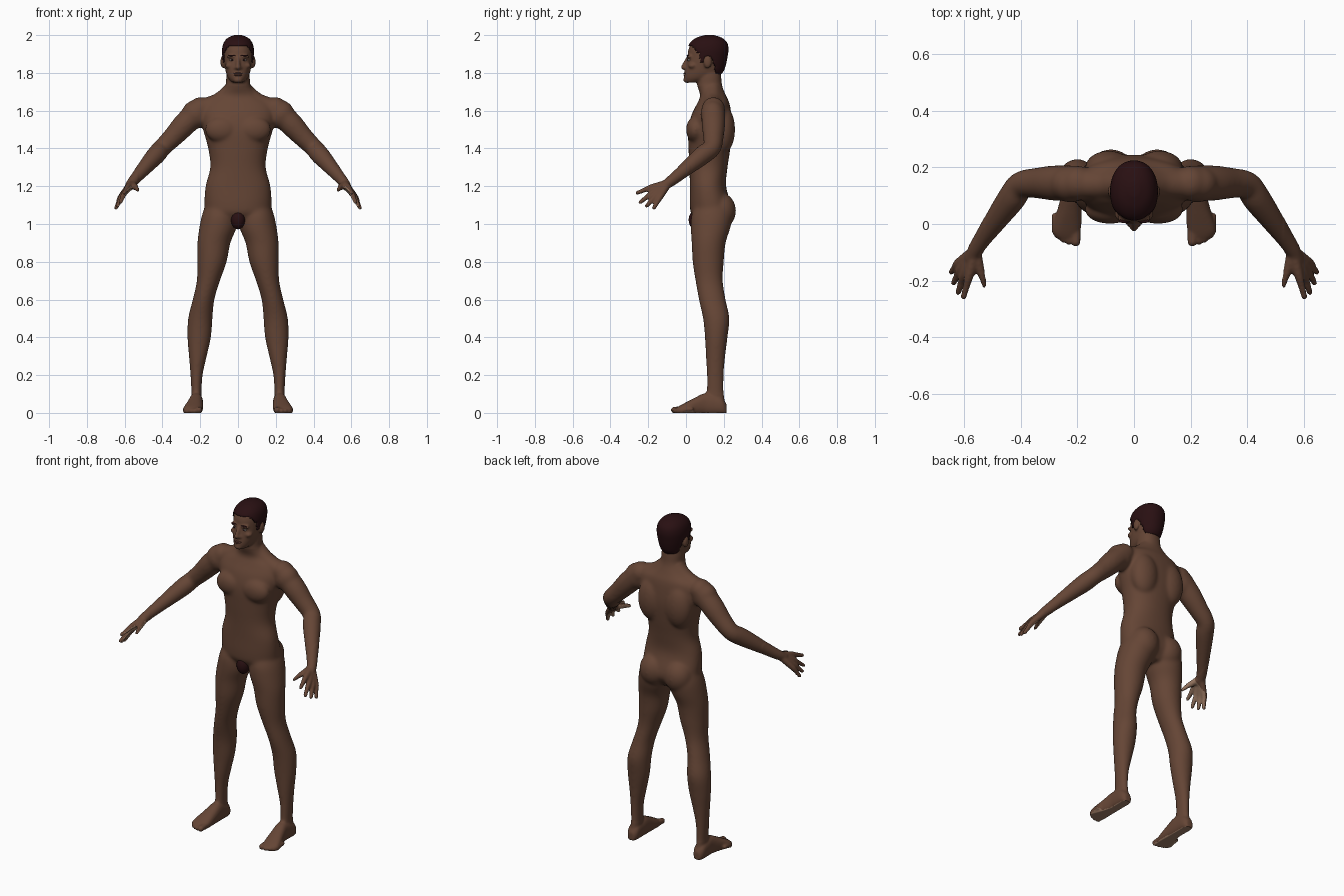
import bpy
import bmesh
from math import cos, sin, pi, copysign
from mathutils import Vector, Matrix

if "Cube" in bpy.data.objects:
    bpy.data.objects.remove(bpy.data.objects["Cube"])

X, Y, Z = Vector((1, 0, 0)), Vector((0, 1, 0)), Vector((0, 0, 1))


def material(name, rgb):
    mat = bpy.data.materials.new(name)
    mat.use_nodes = True
    mat.diffuse_color = (*rgb, 1)
    bsdf = next(n for n in mat.node_tree.nodes if n.type == 'BSDF_PRINCIPLED')
    bsdf.inputs["Base Color"].default_value = (*rgb, 1)
    bsdf.inputs["Roughness"].default_value = 0.7
    return mat


skin = material("brown skin", (.13, .06, .036))
pale = material("light palm skin", (.34, .2, .13))
dark = material("dark hair", (.022, .005, .006))
lip = material("lip", (.11, .04, .03))
white = material("eye white", (.5, .46, .42))


def refine(rows, steps=4):
    """Smooth a list of equal-length rows with a Catmull-Rom spline."""
    out = []
    last = len(rows) - 1
    for i in range(last):
        a, b, c, d = (rows[min(max(k, 0), last)] for k in range(i - 1, i + 3))
        for s in range(steps):
            t = s / steps
            out.append([q + t * (r - p) / 2 + t * t * (2 * p - 5 * q + 4 * r - w) / 2
                        + t ** 3 * (3 * q - p - 3 * r + w) / 2
                        for p, q, r, w in zip(a, b, c, d)])
    out.append(rows[last])
    return out


def loft(bm, rings, u, v, n=32, power=1):
    """Skin a list of (centre, radius_u, radius_v, u, v) sections."""
    loops = []
    for c, ru, rv in rings:
        loop = []
        for k in range(n):
            a = 2 * pi * k / n
            ca, sa = (copysign(abs(f) ** power, f) for f in (cos(a), sin(a)))
            loop.append(bm.verts.new(c + u * ru * ca + v * rv * sa))
        loops.append(loop)
    for lo, hi in zip(loops, loops[1:]):
        for k in range(n):
            j = (k + 1) % n
            bm.faces.new((lo[k], lo[j], hi[j], hi[k]))
    bm.faces.new(loops[0][::-1])
    bm.faces.new(loops[-1])


def column(bm, rows, sides=(1,), n=32, power=1):
    """Upright loft from rows of (z, x_min, x_max, y_min, y_max)."""
    for s in sides:
        rings = [(Vector((s * (a + b) / 2, (f + k) / 2, z)), (b - a) / 2, (k - f) / 2)
                 for z, a, b, f, k in refine(rows)]
        loft(bm, rings, X, Y, n, power)


def ball(bm, centre, radii, sides=(1,)):
    for s in sides:
        m = Matrix.Translation((s * centre[0], *centre[1:])) @ Matrix.Diagonal((*radii, 1))
        bmesh.ops.create_uvsphere(bm, u_segments=24, v_segments=14, radius=1, matrix=m)


def tube(bm, rows, sides=(1,), n=20):
    """Round limb through rows of (x, y, z, radius), with rounded ends."""
    for s in sides:
        pts = [(Vector((s * x, y, z)), r) for x, y, z, r in refine(rows)]
        loops = []
        for i, (p, r) in enumerate(pts):
            t = pts[min(i + 1, len(pts) - 1)][0] - pts[max(i - 1, 0)][0]
            u = t.cross(X).normalized()
            v = t.cross(u).normalized()
            loops.append([bm.verts.new(p + r * (u * cos(2 * pi * k / n) + v * sin(2 * pi * k / n)))
                          for k in range(n)])
        for lo, hi in zip(loops, loops[1:]):
            for k in range(n):
                j = (k + 1) % n
                bm.faces.new((lo[k], lo[j], hi[j], hi[k]))
        bm.faces.new(loops[0][::-1])
        bm.faces.new(loops[-1])
        for p, r in (pts[0], pts[-1]):
            ball(bm, p, (r, r, r))


def finish(bm, name, *mats):
    bmesh.ops.recalc_face_normals(bm, faces=bm.faces)
    mesh = bpy.data.meshes.new(name)
    bm.to_mesh(mesh)
    bm.free()
    for m in mats:
        mesh.materials.append(m)
    for p in mesh.polygons:
        p.use_smooth = True
    ob = bpy.data.objects.new(name, mesh)
    bpy.context.scene.collection.objects.link(ob)
    return ob


def symmetric(rows):
    return [(z, -w, w, f, k) for z, w, f, k in rows]


BOTH = (1, -1)
body = bmesh.new()

# Torso and neck
column(body, symmetric([
    (.99, .07, .08, .2), (1.05, .165, .03, .24), (1.1, .178, .02, .24), (1.2, .172, .02, .212),
    (1.3, .147, .018, .22), (1.4, .158, .013, .235), (1.5, .185, .012, .245),
    (1.58, .2, .03, .24), (1.64, .18, .06, .23), (1.68, .11, .075, .212),
    (1.73, .068, .06, .192), (1.78, .062, .058, .186), (1.84, .055, .06, .18)]), power=.9)
ball(body, (.085, .05, 1.5), (.09, .05, .07), BOTH)      # chest
ball(body, (.09, .195, 1.5), (.085, .065, .13), BOTH)    # shoulder blades
ball(body, (.082, .185, 1.07), (.085, .08, .095), BOTH)  # seat
ball(body, (.225, .142, 1.58), (.075, .066, .076), BOTH)  # shoulders
tube(body, [(.03, .14, 1.71, .045), (.1, .14, 1.645, .05), (.2, .142, 1.605, .055)], BOTH)

# Legs
column(body, [
    (1.12, .02, .165, .06, .22), (1.05, .005, .19, .03, .245), (.98, .008, .205, .025, .235),
    (.9, .04, .215, .03, .21), (.8, .06, .216, .035, .2), (.7, .095, .218, .05, .195),
    (.6, .125, .24, .068, .21), (.5, .135, .264, .09, .23), (.4, .143, .268, .1, .22),
    (.3, .165, .26, .105, .208), (.2, .187, .252, .11, .2), (.1, .193, .247, .108, .2),
    (.04, .19, .25, .1, .21)], BOTH)

# Feet: sections of (y, x, half width, height), then toes
foot = [(.215, .222, .02, .045), (.19, .222, .034, .08), (.14, .222, .036, .1),
        (.1, .222, .037, .105), (.05, .228, .043, .082), (0, .236, .05, .056),
        (-.03, .24, .049, .04), (-.05, .238, .038, .028)]
for s in BOTH:
    loft(body, [(Vector((s * x, y, h / 2 - .005)), w, h / 2 + .005)
                for y, x, w, h in refine(foot)], X, Z, power=.85)
for x, tip, r in ((.206, -.063, .017), (.23, -.062, .0125), (.25, -.054, .0125),
                  (.268, -.042, .012), (.281, -.022, .0115)):
    tube(body, [(x, tip + .05, .02, r), (x, tip + .025, .018, r), (x, tip, r - .002, r)], BOTH)

# Arms
tube(body, [
    (.2, .145, 1.61, .062), (.28, .145, 1.53, .063), (.34, .145, 1.465, .055),
    (.4, .138, 1.405, .049), (.43, .095, 1.37, .051), (.47, .04, 1.325, .045),
    (.53, -.045, 1.255, .033), (.56, -.09, 1.22, .028), (.575, -.12, 1.2, .024)], BOTH)

# Hands: wrist, knuckle and tip of each finger, then the thumb
wrist = Vector((.562, -.095, 1.215))
for knuckle, tip in (((.583, -.18, 1.195), (.603, -.258, 1.165)),
                     ((.6, -.172, 1.17), (.622, -.242, 1.115)),
                     ((.612, -.157, 1.153), (.638, -.208, 1.096)),
                     ((.62, -.137, 1.143), (.646, -.17, 1.085))):
    k, t = Vector(knuckle), Vector(tip)
    tube(body, [(*wrist, .021), (*k, .0165), (*(k.lerp(t, .5)), .0128), (*t, .0105)], BOTH)
tube(body, [(.56, -.1, 1.21, .021), (.55, -.145, 1.2, .018), (.537, -.185, 1.19, .0135),
            (.527, -.218, 1.178, .0105)], BOTH)

# Head
head = [(1.75, .03, .0, .07), (1.77, .05, -.01, .15), (1.8, .063, -.008, .185),
        (1.84, .071, 0, .2), (1.88, .076, .008, .208), (1.92, .077, .012, .213),
        (1.955, .068, .027, .205), (1.98, .046, .06, .178), (1.994, .012, .105, .135)]
column(body, symmetric(head), power=.93)
ball(body, (0, .006, 1.763), (.025, .02, .017))             # chin
ball(body, (.03, .02, 1.886), (.03, .016, .01), BOTH)       # brow
ball(body, (.045, .035, 1.838), (.024, .024, .016), BOTH)   # cheekbones
ball(body, (.08, .115, 1.858), (.013, .022, .034), BOTH)    # ears
tube(body, [(0, .012, 1.883, .009), (0, -.004, 1.852, .011), (0, -.013, 1.83, .0135)])
ball(body, (.012, -.001, 1.826), (.011, .012, .009), BOTH)  # nostrils

# Fuse all skin parts into one smooth surface
ob = finish(body, "body", skin, pale)
mod = ob.modifiers.new("fuse", 'REMESH')
mod.mode = 'VOXEL'
mod.voxel_size = .006
mesh = bpy.data.meshes.new_from_object(ob.evaluated_get(bpy.context.evaluated_depsgraph_get()))
ob.modifiers.clear()
bm = bmesh.new()
bm.from_mesh(mesh)


def soften(verts, times):
    for _ in range(times):
        bmesh.ops.smooth_vert(bm, verts=verts, factor=.5, use_axis_x=True,
                              use_axis_y=True, use_axis_z=True)


soften(bm.verts[:], 2)
soften([v for v in bm.verts if abs(v.co.x) < .53 and .1 < v.co.z < 1.73], 14)
for v in bm.verts:
    v.co.z = max(v.co.z, 0)
bm.normal_update()
# Pale palms and soles
for f in bm.faces:
    c, n = f.calc_center_median(), f.normal
    side = copysign(1, c.x)
    palm = c.y < -.115 and c.z > 1 and abs(c.x) > .5 and n.dot(Vector((-.83 * side, 0, -.55))) > .45
    sole = c.z < .02 and n.z < -.6
    f.material_index = int(palm or sole)
    f.smooth = True
bm.to_mesh(ob.data)
bm.free()

# Short hair: an enlarged head shell trimmed along the hairline
hairline = [(-1, 1.945), (.03, 1.945), (.07, 1.9), (.08, 1.855), (.095, 1.855),
            (.1, 1.885), (.14, 1.88), (.165, 1.79), (1, 1.78)]


def hair_edge(y):
    for (a, za), (b, zb) in zip(hairline, hairline[1:]):
        if y <= b:
            return za + (zb - za) * (y - a) / (b - a)


hair = bmesh.new()
column(hair, symmetric([(z + .006, w + .007, f - .005, k + .012) for z, w, f, k in head]),
       n=72, power=.93)
bmesh.ops.delete(hair, geom=[f for f in hair.faces if f.calc_center_median().z
                             < hair_edge(f.calc_center_median().y)], context='FACES')
ob = finish(hair, "short_hair", dark)
mod = ob.modifiers.new("thickness", 'SOLIDIFY')
mod.thickness = .012
mod.offset = -1

# Small details
for name, mat, centre, radii, sides in (
        ("eyebrows", dark, (.033, .011, 1.891), (.02, .008, .004), BOTH),
        ("eyes", white, (.032, .018, 1.868), (.012, .01, .0055), BOTH),
        ("irises", dark, (.032, .0105, 1.868), (.005, .004, .005), BOTH),
        ("upper_lip", lip, (0, -.002, 1.797), (.024, .012, .005), (1,)),
        ("lower_lip", lip, (0, -.002, 1.788), (.021, .012, .0055), (1,)),
        ("lower_hair_patch", dark, (0, .05, 1.022), (.037, .036, .05), (1,))):
    bm = bmesh.new()
    ball(bm, centre, radii, sides)
    finish(bm, name, mat)
